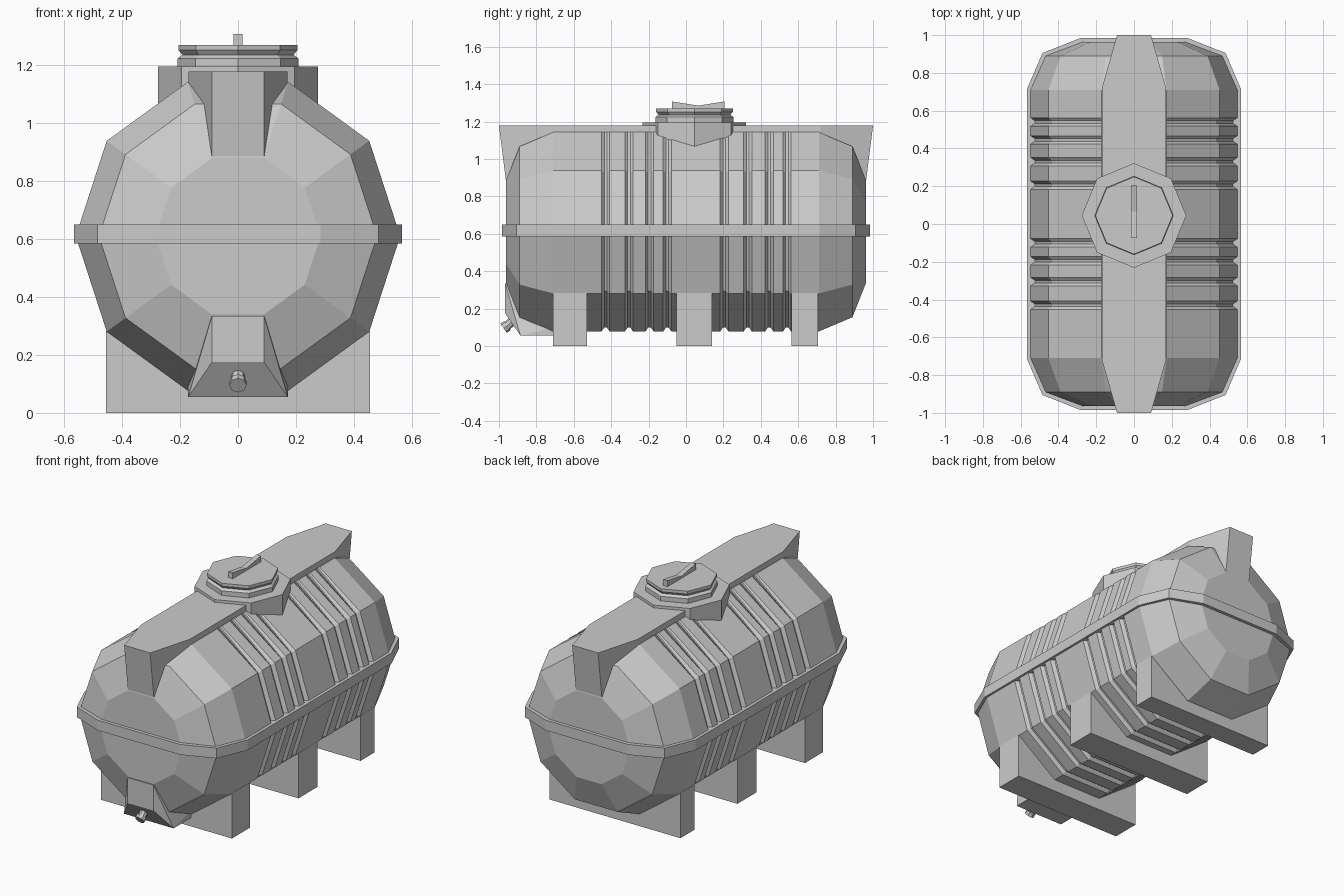
import bpy, bmesh
from math import cos, sin, pi, radians
from mathutils import Vector

if "Cube" in bpy.data.objects:
    bpy.data.objects.remove(bpy.data.objects["Cube"])

CZ, R = 0.61, 0.56          # tank axis height and radius
MY = 0.045                  # manhole centre


def finish(name, bm):
    bmesh.ops.recalc_face_normals(bm, faces=bm.faces[:])
    me = bpy.data.meshes.new(name)
    bm.to_mesh(me)
    bm.free()
    ob = bpy.data.objects.new(name, me)
    bpy.context.collection.objects.link(ob)
    return ob


def loft(name, rings):
    """Skin a list of equal-length point rings and cap both ends."""
    bm = bmesh.new()
    vs = [[bm.verts.new(p) for p in ring] for ring in rings]
    n = len(vs[0])
    for a, b in zip(vs, vs[1:]):
        for i in range(n):
            j = (i + 1) % n
            bm.faces.new((a[i], a[j], b[j], b[i]))
    bm.faces.new(vs[0][::-1])
    bm.faces.new(vs[-1])
    return finish(name, bm)


def box(name, x, y0, y1, z0, z1):
    return loft(name, [[(-x, y, z0), (x, y, z0), (x, y, z1), (-x, y, z1)]
                       for y in (y0, y1)])


def turned(name, profile, sides, cy):
    """Stack of (radius, z) rings around a vertical axis."""
    return loft(name, [[(r * cos(2 * pi * i / sides), cy + r * sin(2 * pi * i / sides), z)
                        for i in range(sides)] for r, z in profile])


# Tank body: ten-sided barrel with stepped ends and grooves that fade out at the top
def tank_ring(y, r):
    ring = []
    for i in range(10):
        a = radians(36 * i)
        rr = R if (i in (2, 3) and r > 0.5) else r
        ring.append((rr * cos(a), y, CZ + rr * sin(a)))
    return ring


rings = [tank_ring(-0.963, 0.285), tank_ring(-0.89, 0.48), tank_ring(-0.71, R)]
for g in (-0.43, -0.305, -0.195, -0.1, 0.205, 0.33, 0.445, 0.54):
    rings += [tank_ring(g - 0.022, R), tank_ring(g - 0.007, R - 0.022),
              tank_ring(g + 0.007, R - 0.022), tank_ring(g + 0.022, R)]
rings += [tank_ring(0.71, R), tank_ring(0.89, 0.48), tank_ring(0.963, 0.285)]
loft("tank_body", rings)

# Seam belt around the middle
quarter = [(0.566, 0.715), (0.485, 0.905), (0.285, 0.984)]
outline = (quarter + [(-x, y) for x, y in quarter[::-1]]
           + [(-x, -y) for x, y in quarter] + [(x, -y) for x, y in quarter[::-1]])
loft("seam_belt", [[(x, y, z) for x, y in outline] for z in (0.585, 0.65)])

# Top spine with narrowed, overhanging ends
spine = [(0.09, -1.0, -0.963, 0.885), (0.17, -0.72, -0.72, 1.1),
         (0.17, 0.72, 0.72, 1.1), (0.09, 1.0, 0.963, 0.885)]
loft("top_spine", [[(-w, yt, 1.178), (w, yt, 1.178), (w, yb, zb), (-w, yb, zb)]
                   for w, yt, yb, zb in spine])

# Drain sump under the front end
bm = bmesh.new()
for s in (-1, 1):
    for p in [(0.09, -0.967, 0.335), (0.09, -0.967, 0.175), (0.172, -0.885, 0.055),
              (0.172, -0.705, 0.055), (0.172, -0.705, 0.1), (0.09, -0.705, 0.335)]:
        bm.verts.new((s * p[0], p[1], p[2]))
hull = bmesh.ops.convex_hull(bm, input=bm.verts[:])
bmesh.ops.dissolve_limit(bm, angle_limit=0.01, verts=bm.verts[:], edges=bm.edges[:])
finish("drain_sump", bm)


# Drain nozzle: tilted pipe with an end collar
def tilted(name, start, end, r):
    a, b = Vector(start), Vector(end)
    d = (b - a).normalized()
    u = Vector((1, 0, 0))
    v = d.cross(u)
    loft(name, [[c + u * r * cos(pi * i / 4) + v * r * sin(pi * i / 4) for i in range(8)]
                for c in (a, b)])


tilted("drain_nozzle", (0, -0.91, 0.15), (0, -0.962, 0.102), 0.024)
tilted("drain_collar", (0, -0.955, 0.109), (0, -0.975, 0.095), 0.03)

# Support cradles
for n, (y0, y1) in enumerate([(-0.71, -0.53), (-0.05, 0.14), (0.565, 0.705)]):
    box(f"support_{n + 1}", 0.455, y0, y1, 0.0, 0.283)

# Manhole collar, grooved lid and dipped handle
turned("manhole_collar", [(0.277, 1.055), (0.277, 1.195)], 8, MY)
turned("manhole_lid", [(0.208, 1.19), (0.208, 1.224), (0.2, 1.23), (0.192, 1.236),
                       (0.205, 1.252), (0.205, 1.27)], 8, MY)
loft("lid_handle", [[(-0.016, y, 1.26), (0.016, y, 1.26), (0.016, y, z), (-0.016, y, z)]
                    for y, z in ((-0.075, 1.307), (0.065, 1.285), (0.205, 1.307))])
